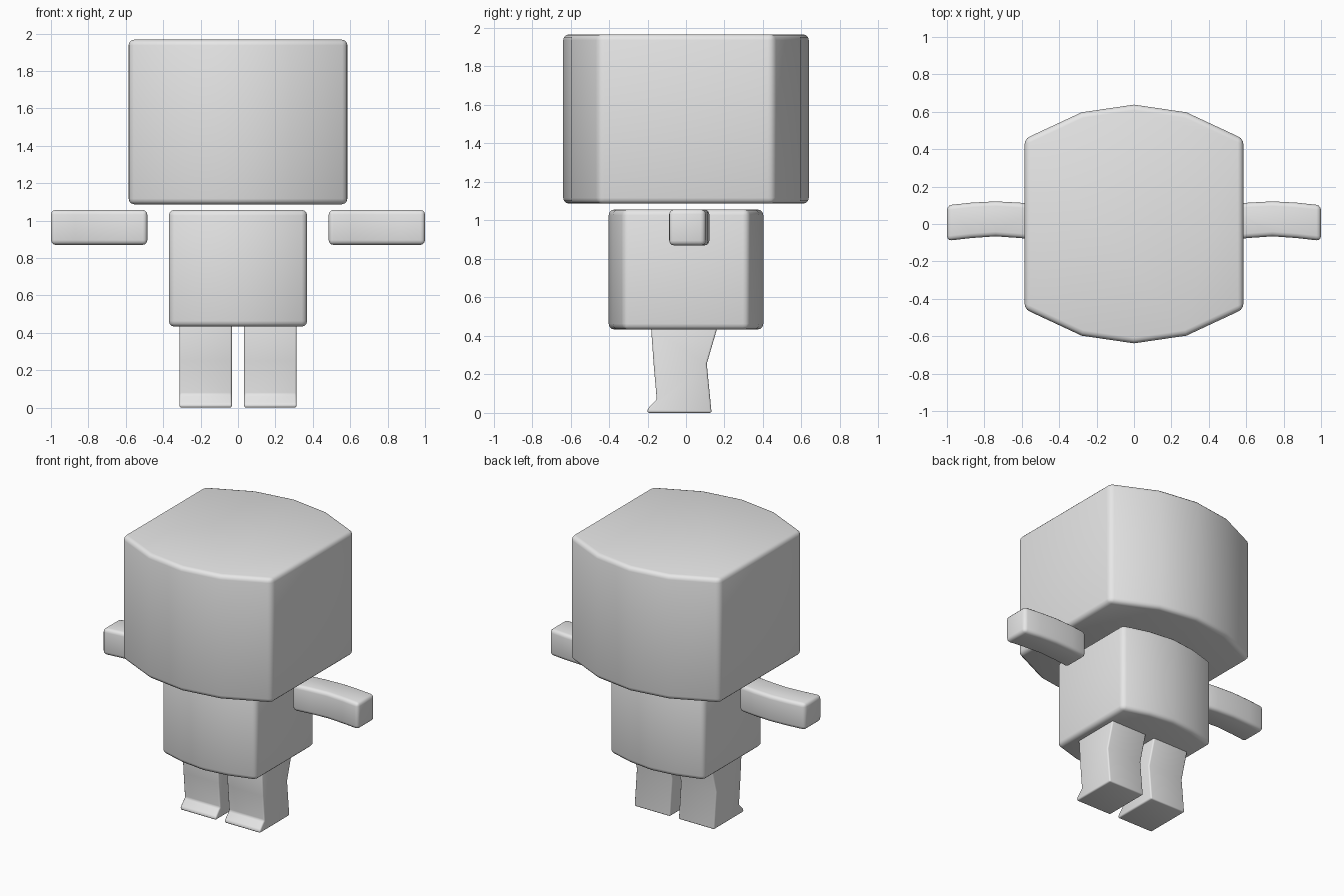
import bpy, bmesh, math
from mathutils import Vector

if "Cube" in bpy.data.objects:
    bpy.data.objects.remove(bpy.data.objects["Cube"])

grey = bpy.data.materials.new("plain grey")
grey.diffuse_color = (0.8, 0.8, 0.8, 1)
grey.use_nodes = True
grey.node_tree.nodes["Principled BSDF"].inputs["Base Color"].default_value = grey.diffuse_color


def prism(name, outline, place, low, high, bevel):
    """Extrude an outline from low to high, then round its sharp edges."""
    bm = bmesh.new()
    rings = [[bm.verts.new(place(a, b, h)) for a, b in outline] for h in (low, high)]
    n = len(outline)
    bm.faces.new(rings[0])
    bm.faces.new(rings[1])
    for i in range(n):
        j = (i + 1) % n
        bm.faces.new((rings[0][i], rings[0][j], rings[1][j], rings[1][i]))
    bmesh.ops.recalc_face_normals(bm, faces=bm.faces)
    mesh = bpy.data.meshes.new(name)
    bm.to_mesh(mesh)
    bm.free()
    mesh.materials.append(grey)
    mesh.shade_smooth()
    obj = bpy.data.objects.new(name, mesh)
    bpy.context.collection.objects.link(obj)
    mod = obj.modifiers.new("rounded edges", 'BEVEL')
    mod.width = bevel
    mod.segments = 3
    mod.limit_method = 'ANGLE'
    mod.angle_limit = math.radians(40)
    mod.harden_normals = False
    return obj


def barrel(w, corner, mid_x, mid, peak):
    """Box outline with bowed front and back."""
    front = [(-w, -corner), (-mid_x, -mid), (0, -peak), (mid_x, -mid), (w, -corner)]
    return front + [(x, -y) for x, y in reversed(front)]


def upright(a, b, h):
    return Vector((a, b, h))


# Head and torso
prism("head", barrel(0.585, 0.455, 0.28, 0.597, 0.638), upright, 1.087, 1.967, 0.03)
prism("torso", barrel(0.37, 0.325, 0.18, 0.38, 0.402), upright, 0.433, 1.057, 0.03)

# Bent arms and legs, one per side
arm = [(0.485, -0.09), (0.61, -0.075), (0.74, -0.066), (0.87, -0.075), (1.0, -0.09),
       (1.0, 0.1), (0.87, 0.114), (0.74, 0.121), (0.61, 0.114), (0.485, 0.1)]
leg = [(-0.2, 0.0), (-0.2, 0.02), (-0.152, 0.07), (-0.168, 0.25), (-0.182, 0.45),
       (0.165, 0.45), (0.108, 0.255), (0.133, 0.0)]
for side, s in (("left", 1), ("right", -1)):
    prism(side + "_arm", arm, lambda a, b, h: Vector((s * a, b, h)), 0.87, 1.057, 0.025)
    prism(side + "_leg", leg, lambda a, b, h: Vector((s * h, a, b)), 0.033, 0.313, 0.015)
